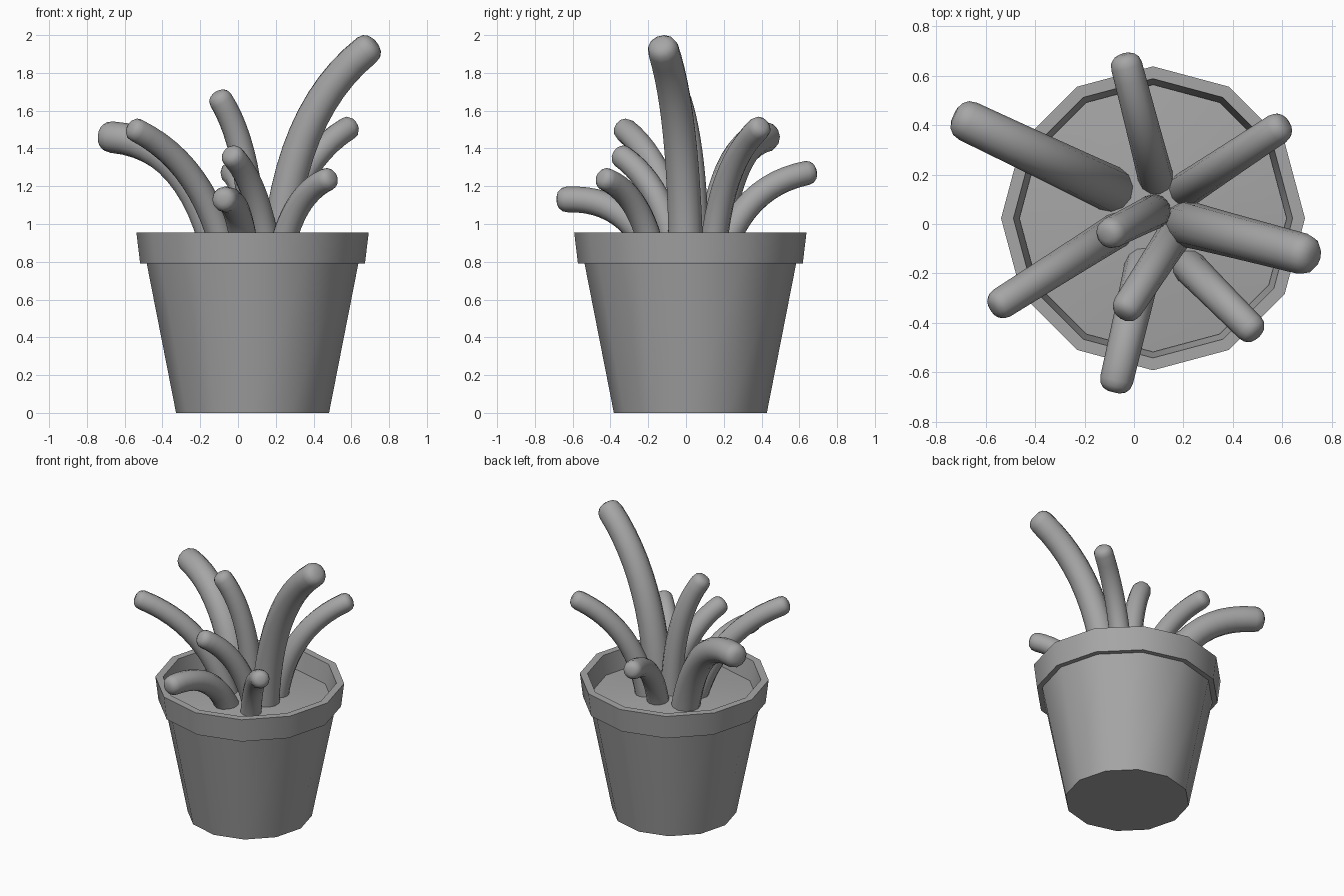
import bpy, bmesh, math
from mathutils import Vector

cube = bpy.data.objects.get("Cube")
if cube:
    bpy.data.objects.remove(cube, do_unlink=True)

grey = bpy.data.materials.new("plain_grey")
grey.use_nodes = True
grey.diffuse_color = (0.38, 0.38, 0.38, 1)
grey.node_tree.nodes["Principled BSDF"].inputs["Base Color"].default_value = grey.diffuse_color

CENTRE = Vector((0.077, 0.023, 0))
SOIL_Z = 0.82


def build(name, rings, closed=False):
    """Skin a list of vertex rings; close the ends, or join last to first."""
    bm = bmesh.new()
    loops = [[bm.verts.new(p) for p in ring] for ring in rings]
    pairs = list(zip(loops, loops[1:]))
    if closed:
        pairs.append((loops[-1], loops[0]))
    else:
        bm.faces.new(loops[0])
        bm.faces.new(loops[-1])
    for a, b in pairs:
        n = len(a)
        for i in range(n):
            j = (i + 1) % n
            bm.faces.new((a[i], a[j], b[j], b[i]))
    bmesh.ops.recalc_face_normals(bm, faces=bm.faces)
    mesh = bpy.data.meshes.new(name)
    bm.to_mesh(mesh)
    bm.free()
    mesh.materials.append(grey)
    obj = bpy.data.objects.new(name, mesh)
    bpy.context.collection.objects.link(obj)
    bpy.ops.object.select_all(action="DESELECT")
    obj.select_set(True)
    bpy.context.view_layer.objects.active = obj
    bpy.ops.object.shade_smooth_by_angle(angle=math.radians(42))
    return obj


def circle(centre, radius, u, v, sides):
    angles = [math.tau * i / sides for i in range(sides)]
    return [centre + radius * (u * math.cos(a) + v * math.sin(a)) for a in angles]


def lathe(name, profile):
    x, y = Vector((1, 0, 0)), Vector((0, 1, 0))
    return build(name, [circle(CENTRE + Vector((0, 0, z)), r, x, y, 12) for r, z in profile])


# Twelve-sided pot: tapered body, overhanging rim, hollow top
lathe("pot", [(0.405, 0), (0.56, 0.79), (0.595, 0.79), (0.615, 0.955),
              (0.565, 0.955), (0.54, SOIL_Z - 0.02)])

# Gently domed soil
lathe("soil", [(0.54, SOIL_Z - 0.015), (0.541, SOIL_Z), (0.36, SOIL_Z + 0.02),
               (0.16, SOIL_Z + 0.035), (0.03, SOIL_Z + 0.04)])


def stem(name, base, tip, radius, lean, rise, steps=12, sides=12):
    """Tube along a bending path with a blunt rounded tip."""
    start, end = Vector((*base, SOIL_Z - 0.01)), Vector(tip)
    span = end - start
    bend = start + Vector((span.x * lean, span.y * lean, span.z * rise))
    side = Vector((-span.y, span.x, 0)).normalized()
    rings = []
    for i in range(steps + 1):
        t = i / steps
        point = start * (1 - t) ** 2 + bend * 2 * t * (1 - t) + end * t * t
        along = ((bend - start) * (1 - t) + (end - bend) * t).normalized()
        r = radius * (1.1 - 0.13 * t)
        rings.append(circle(point, r, side, along.cross(side), sides))
    for forward, scale in ((0.38, 0.88), (0.62, 0.66), (0.74, 0.36)):
        rings.append(circle(end + along * radius * forward, radius * scale,
                            side, along.cross(side), sides))
    build(name, rings)


# Stems: base, tip centre, radius, sideways lean and height of the bend
stem("back_stem", (0.09, 0.18), (-0.03, 0.64, 1.27), 0.066, 0.25, 0.85)
stem("back_left_stem", (0.21, 0.14), (0.58, 0.385, 1.505), 0.066, 0.15, 0.72)
stem("tall_left_stem", (0.215, 0.0), (0.68, -0.12, 1.92), 0.086, 0.1, 0.7)
stem("front_left_stem", (0.22, -0.17), (0.47, -0.42, 1.235), 0.064, 0.25, 0.8)
stem("low_front_stem", (0.04, -0.16), (-0.07, -0.63, 1.13), 0.07, 0.3, 1.04)
stem("short_front_stem", (0.16, -0.05), (-0.025, -0.335, 1.355), 0.065, 0.25, 0.72)
stem("front_right_stem", (-0.06, -0.02), (-0.535, -0.32, 1.495), 0.066, 0.25, 0.74)
stem("middle_stem", (0.08, 0.05), (-0.09, -0.035, 1.655), 0.066, 0.02, 0.68)
stem("back_right_stem", (-0.09, 0.14), (-0.67, 0.415, 1.46), 0.086, 0.25, 0.95)
